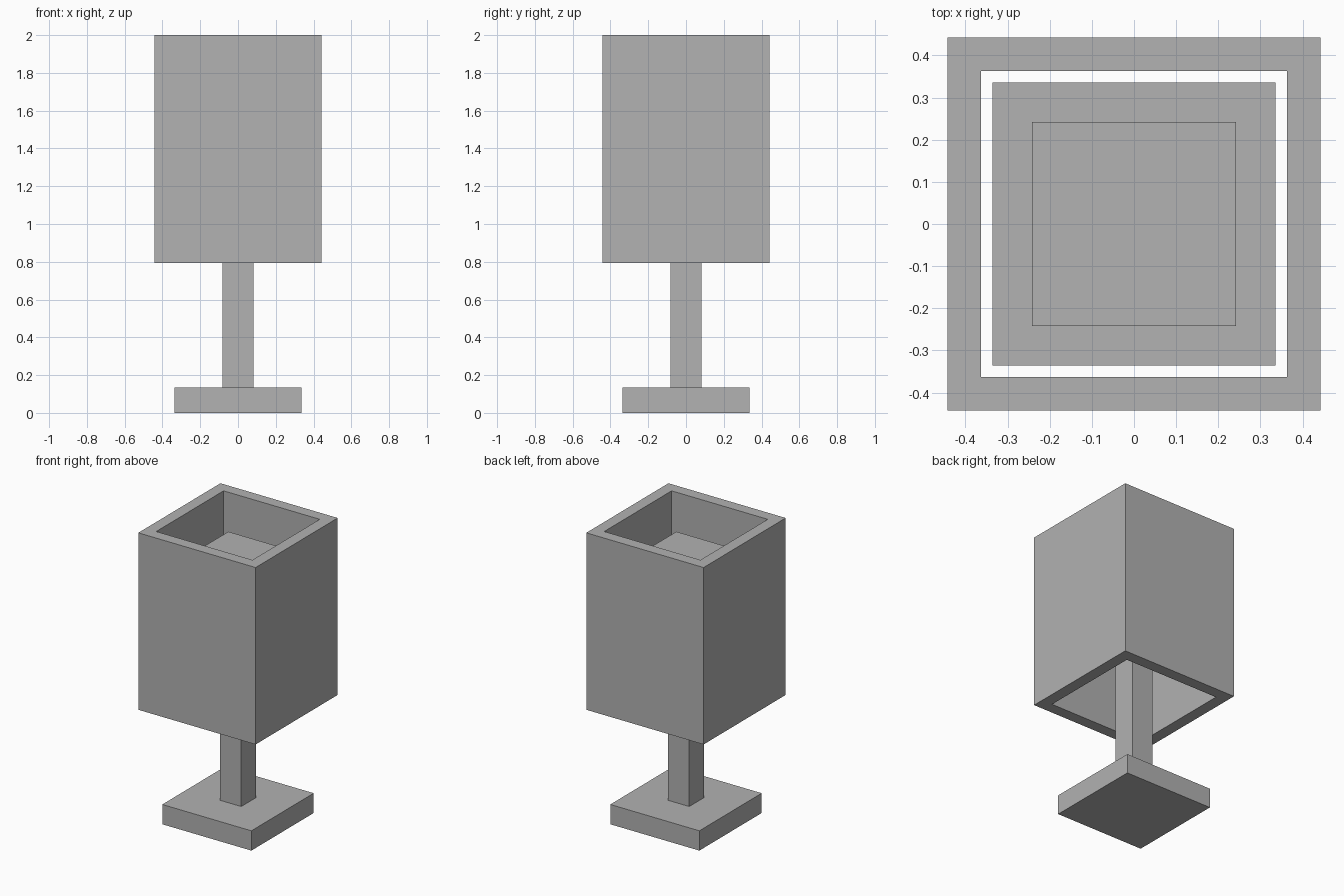
import bpy
import bmesh

cube = bpy.data.objects.get("Cube")
if cube:
    bpy.data.objects.remove(cube, do_unlink=True)

# Single plain grey
grey = bpy.data.materials.new("plain_grey")
grey.use_nodes = True
colour = (0.445, 0.445, 0.445, 1.0)
grey.diffuse_color = colour
grey.node_tree.nodes["Principled BSDF"].inputs["Base Color"].default_value = colour


def add_object(name, bm):
    bmesh.ops.recalc_face_normals(bm, faces=bm.faces)
    mesh = bpy.data.meshes.new(name)
    bm.to_mesh(mesh)
    bm.free()
    mesh.materials.append(grey)
    obj = bpy.data.objects.new(name, mesh)
    bpy.context.collection.objects.link(obj)
    return obj


def square_block(name, half, bottom, top):
    bm = bmesh.new()
    bmesh.ops.create_cube(bm, size=1)
    for v in bm.verts:
        v.co.x *= 2 * half
        v.co.y *= 2 * half
        v.co.z = top if v.co.z > 0 else bottom
    return add_object(name, bm)


def square_tube(name, outer, inner, bottom, top):
    bm = bmesh.new()
    corners = [(-1, -1), (1, -1), (1, 1), (-1, 1)]
    # Profile of the wall, carried round the four corners
    profile = [(outer, bottom), (outer, top), (inner, top), (inner, bottom)]
    rings = [[bm.verts.new((x * r, y * r, z)) for x, y in corners]
             for r, z in profile]
    for i in range(4):
        a, b = rings[i], rings[(i + 1) % 4]
        for j in range(4):
            k = (j + 1) % 4
            bm.faces.new((a[j], a[k], b[k], b[j]))
    return add_object(name, bm)


# Foot, stem, bulb block and open shade
square_block("base", 0.336, 0.0, 0.135)
square_block("stem", 0.081, 0.135, 1.316)
square_block("bulb", 0.242, 1.316, 1.80)
square_tube("shade", 0.4425, 0.363, 0.793, 2.0)
